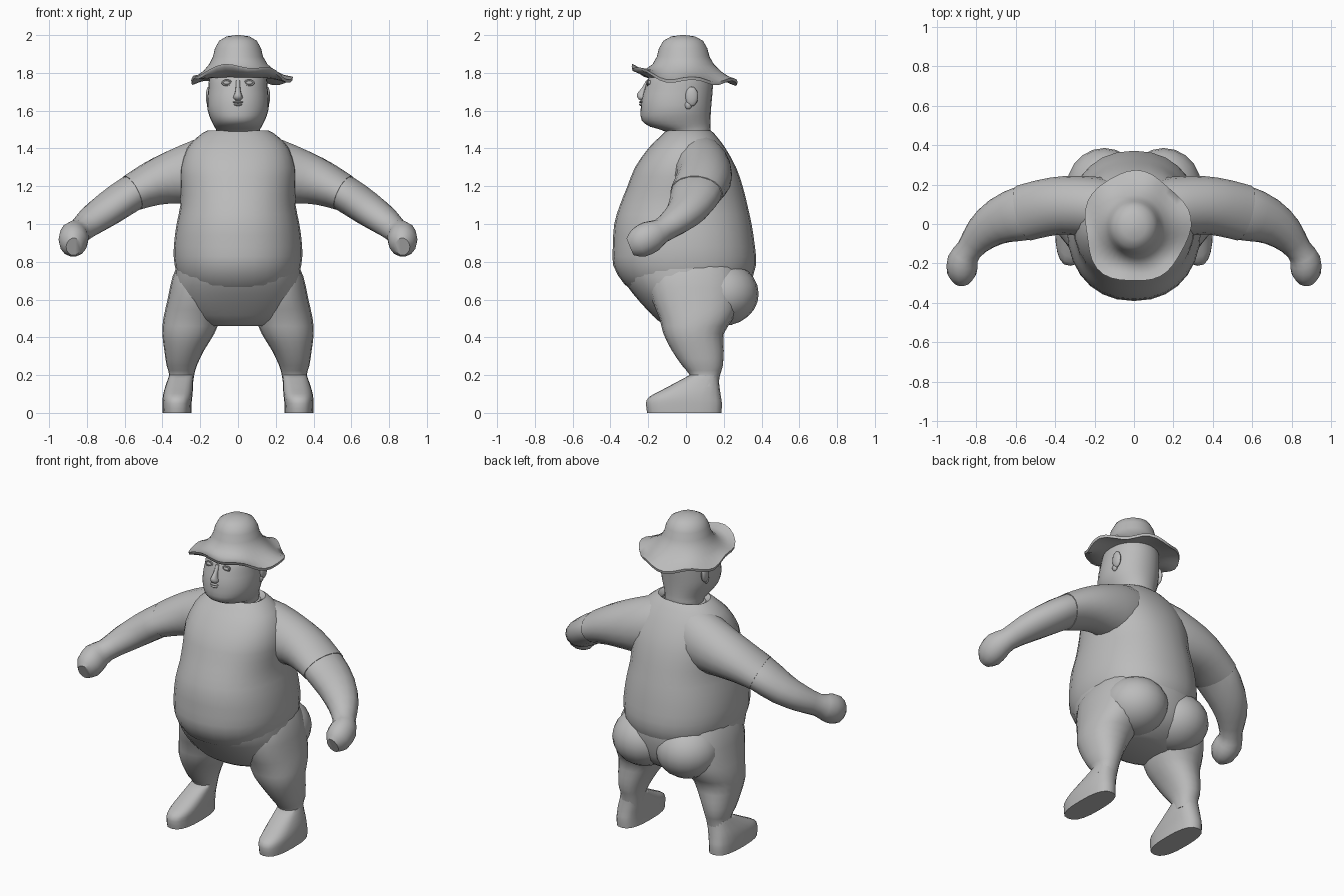
import bpy, bmesh, math
from mathutils import Vector

grey = bpy.data.materials.new("plain grey")
grey.diffuse_color = (0.5, 0.5, 0.5, 1)


def finish(name, bm, mirror=False, angle=50):
    bmesh.ops.recalc_face_normals(bm, faces=bm.faces)
    me = bpy.data.meshes.new(name)
    bm.to_mesh(me)
    bm.free()
    ob = bpy.data.objects.new(name, me)
    bpy.context.collection.objects.link(ob)
    me.materials.append(grey)
    if mirror:
        ob.modifiers.new("mirror", "MIRROR")
    bpy.ops.object.select_all(action='DESELECT')
    ob.select_set(True)
    bpy.context.view_layer.objects.active = ob
    bpy.ops.object.shade_smooth_by_angle(angle=math.radians(angle))
    return ob


def smooth_rows(rows, steps):
    """Catmull-Rom interpolation between ring descriptions."""
    out = []
    for i in range(len(rows) - 1):
        p = [rows[max(i - 1, 0)], rows[i], rows[i + 1], rows[min(i + 2, len(rows) - 1)]]
        for k in range(steps):
            t = k / steps
            out.append([0.5 * (2 * b + (c - a) * t + (2 * a - 5 * b + 4 * c - d) * t * t
                               + (3 * b - a - 3 * c + d) * t ** 3) for a, b, c, d in zip(*p)])
    return out + [list(rows[-1])]


def skin(bm, rings, cap=True):
    vr = [[bm.verts.new(p) for p in r] for r in rings]
    n = len(vr[0])
    for a, b in zip(vr, vr[1:]):
        for i in range(n):
            bm.faces.new((a[i], a[(i + 1) % n], b[(i + 1) % n], b[i]))
    if cap:
        bm.faces.new(vr[0])
        bm.faces.new(vr[-1])


def power(v, n):
    return math.copysign(abs(v) ** (2 / n), v)


def stack(name, rows, seg=28, steps=2, n=2.2, mirror=False):
    """Horizontal rings: z, x centre, half width, front y, back y."""
    rings = []
    for z, cx, rx, y0, y1 in smooth_rows(rows, steps):
        rings.append([(cx + rx * power(math.cos(t), n),
                       (y0 + y1) / 2 + (y1 - y0) / 2 * power(math.sin(t), n), z)
                      for t in (2 * math.pi * i / seg for i in range(seg))])
    bm = bmesh.new()
    skin(bm, rings)
    return finish(name, bm, mirror)


def limb(name, rows, seg=16, steps=2):
    """Rings across a path: x, y, z, sideways radius, vertical radius."""
    rows = smooth_rows(rows, steps)
    pts = [Vector(r[:3]) for r in rows]
    rings = []
    for i, r in enumerate(rows):
        tan = (pts[min(i + 1, len(pts) - 1)] - pts[max(i - 1, 0)]).normalized()
        side = tan.cross(Vector((0, 0, 1))).normalized()
        up = side.cross(tan)
        rings.append([pts[i] + side * r[3] * math.cos(t) + up * r[4] * math.sin(t)
                      for t in (2 * math.pi * k / seg for k in range(seg))])
    bm = bmesh.new()
    skin(bm, rings)
    return finish(name, bm, True)


def blob(name, c, s, mirror=False, seg=16):
    bm = bmesh.new()
    bmesh.ops.create_uvsphere(bm, u_segments=seg, v_segments=seg // 2 + 2, radius=1)
    for v in bm.verts:
        v.co = Vector([c[i] + v.co[i] * s[i] for i in range(3)])
    return finish(name, bm, mirror)


def hoop(name, c, rx, rz, r, mirror=True):
    """Thin ring facing forward."""
    bm = bmesh.new()
    rings = []
    for i in range(17):
        t = 2 * math.pi * i / 16
        rings.append([(c[0] + (rx + r * math.cos(u)) * math.cos(t), c[1] + r * math.sin(u),
                       c[2] + (rz + r * math.cos(u)) * math.sin(t))
                      for u in (math.pi * k / 3 for k in range(6))])
    skin(bm, rings, False)
    bmesh.ops.remove_doubles(bm, verts=bm.verts, dist=1e-5)
    return finish(name, bm, mirror)


# Shirt body with a big belly
stack("shirt_body", [
    (0.62, 0, 0.22, -0.24, 0.24), (0.68, 0, 0.30, -0.325, 0.33), (0.78, 0, 0.335, -0.385, 0.37),
    (0.88, 0, 0.34, -0.387, 0.365), (1.0, 0, 0.325, -0.38, 0.347), (1.1, 0, 0.305, -0.35, 0.325),
    (1.2, 0, 0.305, -0.31, 0.30), (1.3, 0, 0.305, -0.27, 0.265), (1.4, 0, 0.27, -0.20, 0.21),
    (1.46, 0, 0.215, -0.14, 0.165), (1.495, 0, 0.16, -0.10, 0.13), (1.47, 0, 0.13, -0.08, 0.11)])

# Trousers: pelvis, buttocks, legs with shoes
stack("pelvis", [
    (0.46, 0, 0.16, -0.10, 0.17), (0.49, 0, 0.25, -0.15, 0.24), (0.55, 0, 0.31, -0.21, 0.31),
    (0.63, 0, 0.335, -0.28, 0.34), (0.72, 0, 0.335, -0.34, 0.355), (0.82, 0, 0.325, -0.36, 0.35)])
blob("buttocks", (0.15, 0.19, 0.63), (0.19, 0.195, 0.17), True, 20)
stack("legs", [
    (0.14, 0.31, 0.07, 0.03, 0.17), (0.20, 0.298, 0.066, 0.02, 0.18), (0.25, 0.298, 0.08, -0.02, 0.195),
    (0.33, 0.285, 0.105, -0.075, 0.20), (0.42, 0.263, 0.138, -0.12, 0.20),
    (0.50, 0.245, 0.15, -0.14, 0.25), (0.60, 0.225, 0.148, -0.18, 0.28),
    (0.72, 0.20, 0.147, -0.20, 0.28), (0.80, 0.18, 0.13, -0.15, 0.25)], 20, 2, 2.2, True)
stack("shoes", [
    (0.0, 0.323, 0.076, -0.205, 0.188), (0.05, 0.323, 0.077, -0.212, 0.19),
    (0.085, 0.32, 0.078, -0.195, 0.185), (0.12, 0.315, 0.076, -0.13, 0.18),
    (0.16, 0.308, 0.07, -0.055, 0.175), (0.20, 0.30, 0.064, 0.02, 0.172)], 20, 2, 2.6, True)

# Sleeves, then forearms ending in fists
limb("sleeves", [
    (0.08, 0.06, 1.30, 0.15, 0.18), (0.20, 0.085, 1.275, 0.155, 0.175), (0.35, 0.095, 1.245, 0.148, 0.142),
    (0.46, 0.08, 1.21, 0.145, 0.117), (0.56, 0.055, 1.165, 0.143, 0.098)], 18)
limb("forearms_and_fists", [
    (0.48, 0.07, 1.20, 0.12, 0.09), (0.56, 0.055, 1.165, 0.139, 0.095), (0.68, 0.015, 1.085, 0.118, 0.09),
    (0.77, -0.05, 1.02, 0.092, 0.078), (0.835, -0.13, 0.965, 0.066, 0.066),
    (0.867, -0.185, 0.935, 0.078, 0.085), (0.872, -0.25, 0.90, 0.074, 0.082),
    (0.87, -0.295, 0.88, 0.04, 0.05)], 14)

# Head and face
stack("head", [
    (1.44, 0, 0.11, -0.08, 0.12), (1.49, 0, 0.113, -0.11, 0.13), (1.515, 0, 0.125, -0.19, 0.13),
    (1.55, 0, 0.143, -0.235, 0.13), (1.60, 0, 0.16, -0.24, 0.132), (1.66, 0, 0.162, -0.235, 0.137),
    (1.72, 0, 0.157, -0.218, 0.142), (1.77, 0, 0.153, -0.20, 0.14), (1.85, 0, 0.13, -0.15, 0.12)], 28, 2, 2.1)
stack("nose", [
    (1.655, 0, 0.014, -0.245, -0.20), (1.668, 0, 0.026, -0.258, -0.20), (1.69, 0, 0.018, -0.26, -0.20),
    (1.72, 0, 0.012, -0.235, -0.20), (1.76, 0, 0.012, -0.212, -0.18)], 10)
blob("upper_lip", (0, -0.236, 1.645), (0.028, 0.013, 0.006), seg=12)
blob("lower_lip", (0, -0.236, 1.632), (0.022, 0.013, 0.007), seg=12)
blob("eyeballs", (0.06, -0.196, 1.748), (0.023, 0.016, 0.013), True, 12)
hoop("eyelids", (0.06, -0.203, 1.748), 0.023, 0.013, 0.005)
blob("ears", (0.155, 0.03, 1.675), (0.016, 0.034, 0.052), True, 14)
blob("earlobes", (0.153, 0.012, 1.63), (0.012, 0.02, 0.022), True, 10)

# Floppy hat: rounded crown flowing into a wavy brim, with an underside
SEG = 40


def hat_ring(r, z, w):
    """w blends from the round crown (0) to the wavy rim (1)."""
    ring = []
    for i in range(SEG):
        t = 2 * math.pi * i / SEG
        front = max(0, -math.sin(t))
        rad = r * (1 + w * (0.035 * math.sin(5 * t + 0.6) + 0.03 * math.cos(3 * t)))
        lift = w ** 2 * (0.065 * front ** 2 + 0.013 * math.sin(6 * t + 0.5) - 0.008 * math.sin(t))
        ring.append((rad * math.cos(t) + 0.01 * w, rad * 1.05 * math.sin(t) - 0.015, z + lift))
    return ring


profile = [(0.01, 2.0, 0), (0.06, 1.993, 0), (0.10, 1.97, 0), (0.122, 1.93, 0), (0.133, 1.885, 0),
           (0.155, 1.845, 0.1), (0.19, 1.81, 0.4), (0.23, 1.782, 0.75), (0.267, 1.768, 1),
           (0.264, 1.752, 1), (0.225, 1.762, 0.75), (0.18, 1.77, 0.3), (0.14, 1.78, 0)]
bm = bmesh.new()
skin(bm, [hat_ring(*p) for p in profile])
finish("floppy_hat", bm, angle=70)
